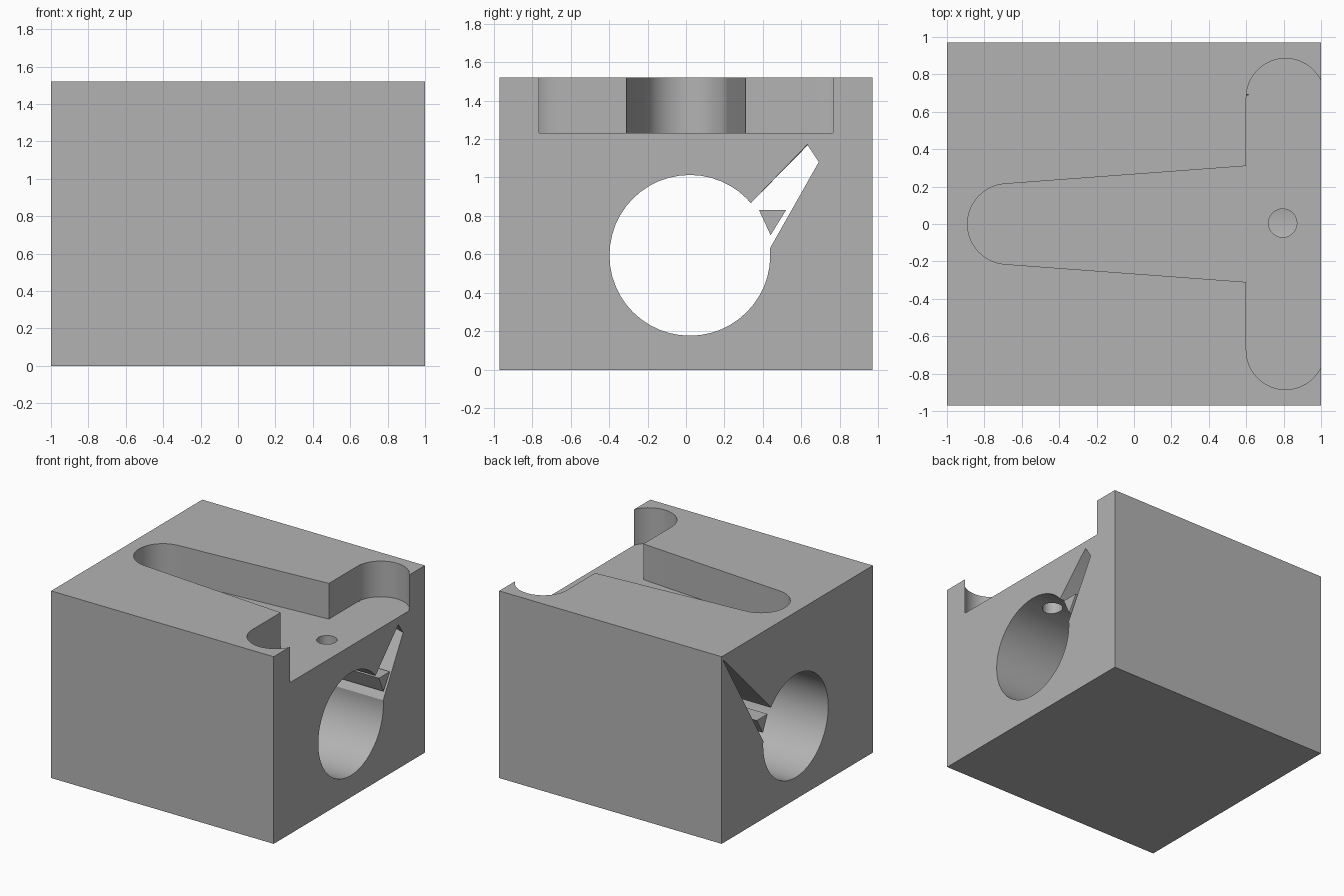
import bpy, bmesh, math

old = bpy.data.objects.get("Cube")
if old:
    bpy.data.objects.remove(old, do_unlink=True)

grey = bpy.data.materials.new("plain grey")
grey.use_nodes = True
grey.diffuse_color = (0.45, 0.45, 0.45, 1)
grey.node_tree.nodes["Principled BSDF"].inputs["Base Color"].default_value = (0.45, 0.45, 0.45, 1)


def loft(name, start, end):
    """Solid between two matching rings of 3D points."""
    bm = bmesh.new()
    a = [bm.verts.new(p) for p in start]
    b = [bm.verts.new(p) for p in end]
    bm.faces.new(a)
    bm.faces.new(b[::-1])
    n = len(a)
    for i in range(n):
        j = (i + 1) % n
        bm.faces.new((a[i], b[i], b[j], a[j]))
    bmesh.ops.recalc_face_normals(bm, faces=bm.faces)
    mesh = bpy.data.meshes.new(name)
    bm.to_mesh(mesh)
    bm.free()
    mesh.materials.append(grey)
    obj = bpy.data.objects.new(name, mesh)
    bpy.context.collection.objects.link(obj)
    return obj


def along_x(name, ring_a, ring_b, xa, xb):
    return loft(name, [(xa, y, z) for y, z in ring_a], [(xb, y, z) for y, z in ring_b])


def along_z(name, ring, za, zb):
    return loft(name, [(x, y, za) for x, y in ring], [(x, y, zb) for x, y in ring])


def arc(cx, cy, r, start, end, n):
    angles = [math.radians(start + (end - start) * i / n) for i in range(n + 1)]
    return [(cx + r * math.cos(t), cy + r * math.sin(t)) for t in angles]


# Main block
W, D, H, FLOOR = 1, 0.97, 1.52, 1.23
block = along_z("block", [(-W, -D), (W, -D), (W, D), (-W, D)], 0, H)

# T-shaped pocket in the top, open on the +x side
half = arc(-0.675, 0, 0.215, 180, 94, 14) + [(0.6, 0.31)]
half += arc(0.81, 0.675, 0.21, 180, 0, 24) + [(1.02, 0.675), (1.1, 0.6)]
half = [p for i, p in enumerate(half) if i == 0 or math.dist(p, half[i - 1]) > 0.001]
outline = half + [(x, -y) for x, y in half[:0:-1]]
pocket = along_z("pocket_cutter", outline, FLOOR, H + 0.2)

# Round bore through the block, with a small hole down into it
circle = arc(0.02, 0.595, 0.418, 0, 360, 48)[:-1]
bore = along_x("bore_cutter", circle, circle, -1.1, 1.1)
drill = along_z("drill_cutter", arc(0.795, 0.005, 0.076, 0, 360, 24)[:-1], 0.8, FLOOR + 0.1)

# Slanted slot beside the bore, growing deeper towards -x
foot = [(0.43, 0.62), (0.25, 0.65), (0.34, 0.87)]
slot = along_x("slot_cutter", foot + [(0.94, 1.48), (0.95, 1.48)],
               foot + [(0.63, 1.17), (0.69, 1.08)], -1.005, 1.005)

for cutter in (pocket, bore, drill, slot):
    cutter.hide_render = True
    mod = block.modifiers.new(cutter.name, "BOOLEAN")
    mod.operation = "DIFFERENCE"
    mod.solver = "EXACT"
    mod.object = cutter
bpy.ops.object.select_all(action="DESELECT")
block.select_set(True)
bpy.context.view_layer.objects.active = block
for mod in list(block.modifiers):
    bpy.ops.object.modifier_apply(modifier=mod.name)
for cutter in (pocket, bore, drill, slot):
    bpy.data.objects.remove(cutter, do_unlink=True)
bpy.ops.object.shade_smooth_by_angle(angle=math.radians(25))

# Triangular bar lying in the slot mouth
triangle = [(0.38, 0.83), (0.52, 0.83), (0.44, 0.70)]
along_x("triangular_bar", triangle, triangle, -W, W)
